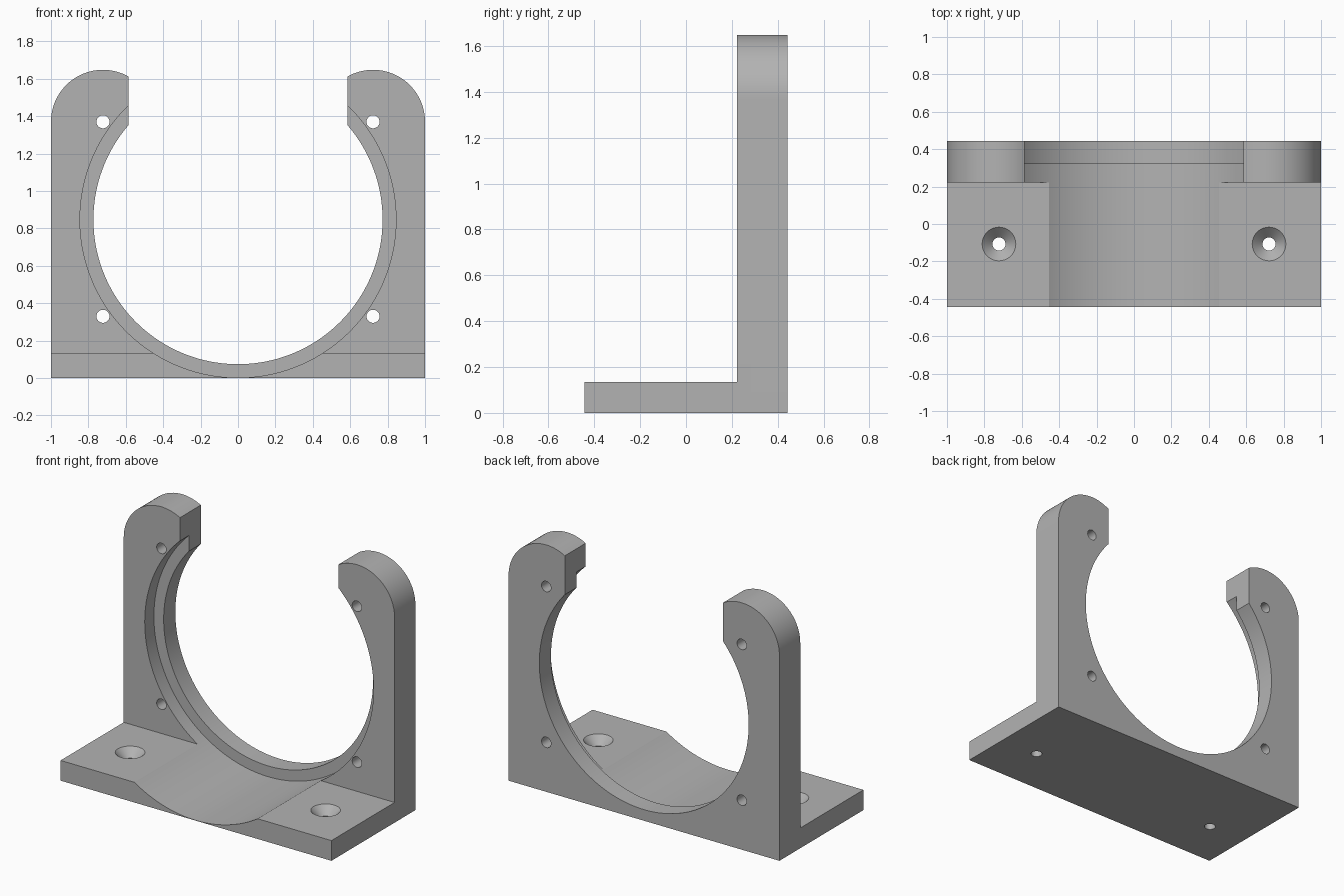
import bpy, bmesh, math
from mathutils import Matrix

cube = bpy.data.objects.get("Cube")
if cube:
    bpy.data.objects.remove(cube, do_unlink=True)

WALL_FRONT, STEP, BACK, FRONT = 0.223, 0.32, 0.443, -0.443
AXIS_Z, HOLE_X, TOP_Z = 0.847, 0.722, 1.37

grey = bpy.data.materials.new("plain grey")
grey.use_nodes = True
grey.diffuse_color = (0.45, 0.45, 0.45, 1)
grey.node_tree.nodes["Principled BSDF"].inputs["Base Color"].default_value = grey.diffuse_color


def finish(name, bm):
    bmesh.ops.recalc_face_normals(bm, faces=bm.faces)
    mesh = bpy.data.meshes.new(name)
    bm.to_mesh(mesh)
    bm.free()
    mesh.materials.append(grey)
    obj = bpy.data.objects.new(name, mesh)
    bpy.context.collection.objects.link(obj)
    return obj


def prism(name, outline, y0, y1):
    """Extrude an x-z outline along y."""
    bm = bmesh.new()
    face = bm.faces.new([bm.verts.new((x, y0, z)) for x, z in outline])
    out = bmesh.ops.extrude_face_region(bm, geom=[face])
    verts = [v for v in out["geom"] if isinstance(v, bmesh.types.BMVert)]
    bmesh.ops.translate(bm, verts=verts, vec=(0, y1 - y0, 0))
    return finish(name, bm)


def circle(x, z, r, n):
    return [(x + r * math.cos(2 * math.pi * i / n), z + r * math.sin(2 * math.pi * i / n))
            for i in range(n)]


def cone(name, x, y, z0, z1, r0, r1):
    bm = bmesh.new()
    bmesh.ops.create_cone(bm, cap_ends=True, segments=40, radius1=r0, radius2=r1, depth=z1 - z0,
                          matrix=Matrix.Translation((x, y, (z0 + z1) / 2)))
    return finish(name, bm)


def combine(target, other, operation):
    mod = target.modifiers.new(operation.lower(), 'BOOLEAN')
    mod.operation, mod.solver, mod.object = operation, 'EXACT', other
    bpy.context.view_layer.objects.active = target
    bpy.ops.object.modifier_apply(modifier=mod.name)
    bpy.data.objects.remove(other, do_unlink=True)


# Upright wall: rounded shoulders, open slot between the two arms
slot, radius = 0.585, 1 - HOLE_X
end = math.acos((slot - HOLE_X) / radius)
steps = 28
half = [(1, 0)] + [(HOLE_X + radius * math.cos(end * i / steps),
                    TOP_Z + radius * math.sin(end * i / steps)) for i in range(steps + 1)]
half.append((slot, AXIS_Z))
outline = half + [(-x, z) for x, z in reversed(half)]
bracket = prism("bracket", outline, WALL_FRONT, BACK)

# Foot plate
foot = prism("foot", [(-1, 0), (1, 0), (1, 0.135), (-1, 0.135)], FRONT, WALL_FRONT + 0.05)
combine(bracket, foot, 'UNION')

# Wide bore from the front, leaving a thinner retaining lip at the back
combine(bracket, prism("wide_bore", circle(0, AXIS_Z, 0.845, 160), -1, STEP), 'DIFFERENCE')
combine(bracket, prism("lip_bore", circle(0, AXIS_Z, 0.773, 160), STEP - 0.05, 1), 'DIFFERENCE')

# Wall holes and countersunk foot holes
for x in (-HOLE_X, HOLE_X):
    for z in (0.33, TOP_Z):
        combine(bracket, prism("wall_hole", circle(x, z, 0.035, 32), 0, 1), 'DIFFERENCE')
    combine(bracket, cone("foot_hole", x, -0.107, -0.1, 0.12, 0.035, 0.035), 'DIFFERENCE')
    combine(bracket, cone("countersink", x, -0.107, 0.08, 0.145, 0.035, 0.1), 'DIFFERENCE')

bpy.ops.object.select_all(action='DESELECT')
bracket.select_set(True)
bpy.context.view_layer.objects.active = bracket
bpy.ops.object.shade_smooth_by_angle(angle=math.radians(25))
